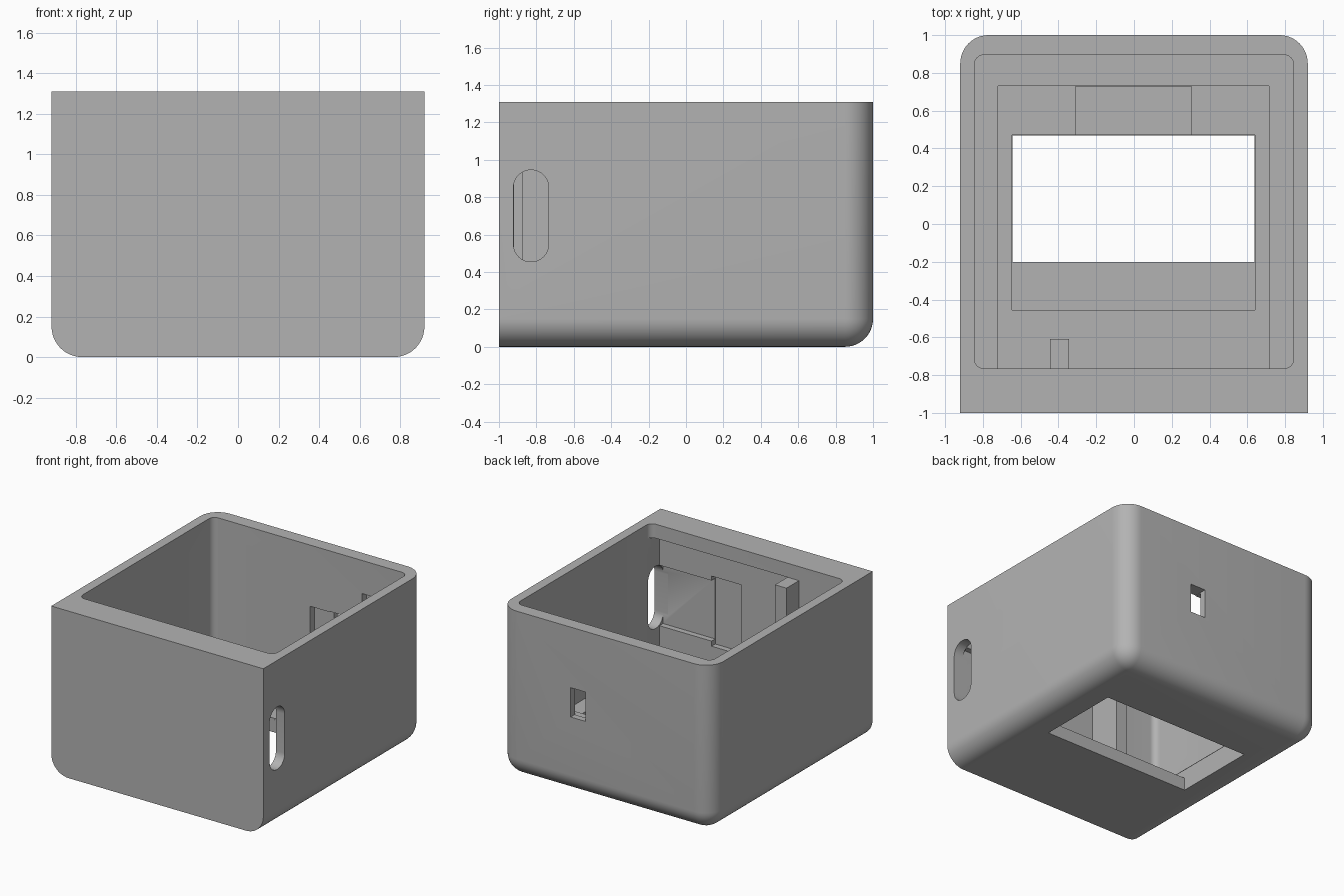
import bpy, bmesh, math

if "Cube" in bpy.data.objects:
    bpy.data.objects.remove(bpy.data.objects["Cube"], do_unlink=True)

grey = bpy.data.materials.new("plain_grey")
grey.use_nodes = True
grey.diffuse_color = (0.45, 0.45, 0.45, 1)
grey.node_tree.nodes["Principled BSDF"].inputs["Base Color"].default_value = grey.diffuse_color


def box(name, x, y, z, radius=0, rounded=None, segments=10):
    """Box between ranges; edges whose midpoint and direction pass the rule are rounded."""
    bm = bmesh.new()
    bmesh.ops.create_cube(bm, size=1)
    edges = []
    for e in bm.edges:
        a, b = e.verts[0].co, e.verts[1].co
        if rounded and rounded((a + b) * 0.5, (a - b)):
            edges.append(e)
    for v in bm.verts:
        for i, (lo, hi) in enumerate((x, y, z)):
            v.co[i] = lo if v.co[i] < 0 else hi
    if edges:
        bmesh.ops.bevel(bm, geom=edges, offset=radius, offset_type='OFFSET',
                        segments=segments, profile=0.5, affect='EDGES')
    bmesh.ops.recalc_face_normals(bm, faces=bm.faces)
    mesh = bpy.data.meshes.new(name)
    bm.to_mesh(mesh)
    bm.free()
    mesh.materials.append(grey)
    ob = bpy.data.objects.new(name, mesh)
    bpy.context.collection.objects.link(ob)
    return ob


def activate(ob):
    bpy.ops.object.select_all(action='DESELECT')
    ob.select_set(True)
    bpy.context.view_layer.objects.active = ob


def cut(ob, cutter):
    mod = ob.modifiers.new("cut", 'BOOLEAN')
    mod.operation = 'DIFFERENCE'
    mod.solver = 'EXACT'
    mod.object = cutter
    cutter.hide_render = True
    activate(ob)
    bpy.ops.object.modifier_apply(modifier=mod.name)
    bpy.data.objects.remove(cutter, do_unlink=True)


def shell_edges(mid, way):
    # bottom sides, bottom back and the two upright back edges
    bottom = mid.z < -0.4 and mid.y > -0.4
    back_upright = abs(way.z) > 0.5 and mid.y > 0
    return bottom or back_upright


def upright(mid, way):
    return abs(way.z) > 0.5


def crosswise(mid, way):
    return abs(way.x) > 0.5


# Outer shell with flat front
shell = box("enclosure", (-0.92, 0.92), (-1, 1), (0, 1.31), 0.15, shell_edges, 12)

# Main cavity, stepped floor, display seat, display window and cable channel
cut(shell, box("cavity", (-0.845, 0.845), (-0.765, 0.895), (0.24, 1.5), 0.05, upright, 6))
cut(shell, box("floor_step", (-0.72, 0.715), (-0.764, 0.73), (0.17, 0.4)))
cut(shell, box("display_seat", (-0.645, 0.64), (-0.455, 0.47), (0.1, 0.3)))
cut(shell, box("window", (-0.644, 0.639), (-0.2, 0.469), (-0.1, 0.3)))
cut(shell, box("channel", (-0.31, 0.305), (0.4, 0.729), (0.11, 0.3)))

# Pockets inside the front wall for a small board, with its side slot
cut(shell, box("front_pocket", (-0.345, 0.844), (-0.875, -0.7), (0.241, 1.2)))
cut(shell, box("board_seat", (0.39, 0.843), (-0.92, -0.8), (0.46, 0.935)))
cut(shell, box("board_end", (0.13, 0.391), (-0.921, -0.8), (0.42, 0.97)))
cut(shell, box("side_slot", (0.8, 1), (-0.922, -0.735), (0.455, 0.945), 0.092, crosswise))

# Pockets inside the back wall around the switch opening
cut(shell, box("switch_pocket", (0.0, 0.451), (0.8, 0.95), (0.6, 0.83)))
cut(shell, box("back_pocket", (0.45, 0.63), (0.8, 0.951), (0.5, 1.05)))
cut(shell, box("switch_hole", (0.17, 0.3), (0.85, 1.1), (0.605, 0.835)))

activate(shell)
bpy.ops.object.shade_smooth_by_angle(angle=math.radians(30))

# Post standing against the front wall
box("support_post", (-0.445, -0.345), (-0.875, -0.61), (0.16, 1.2))
